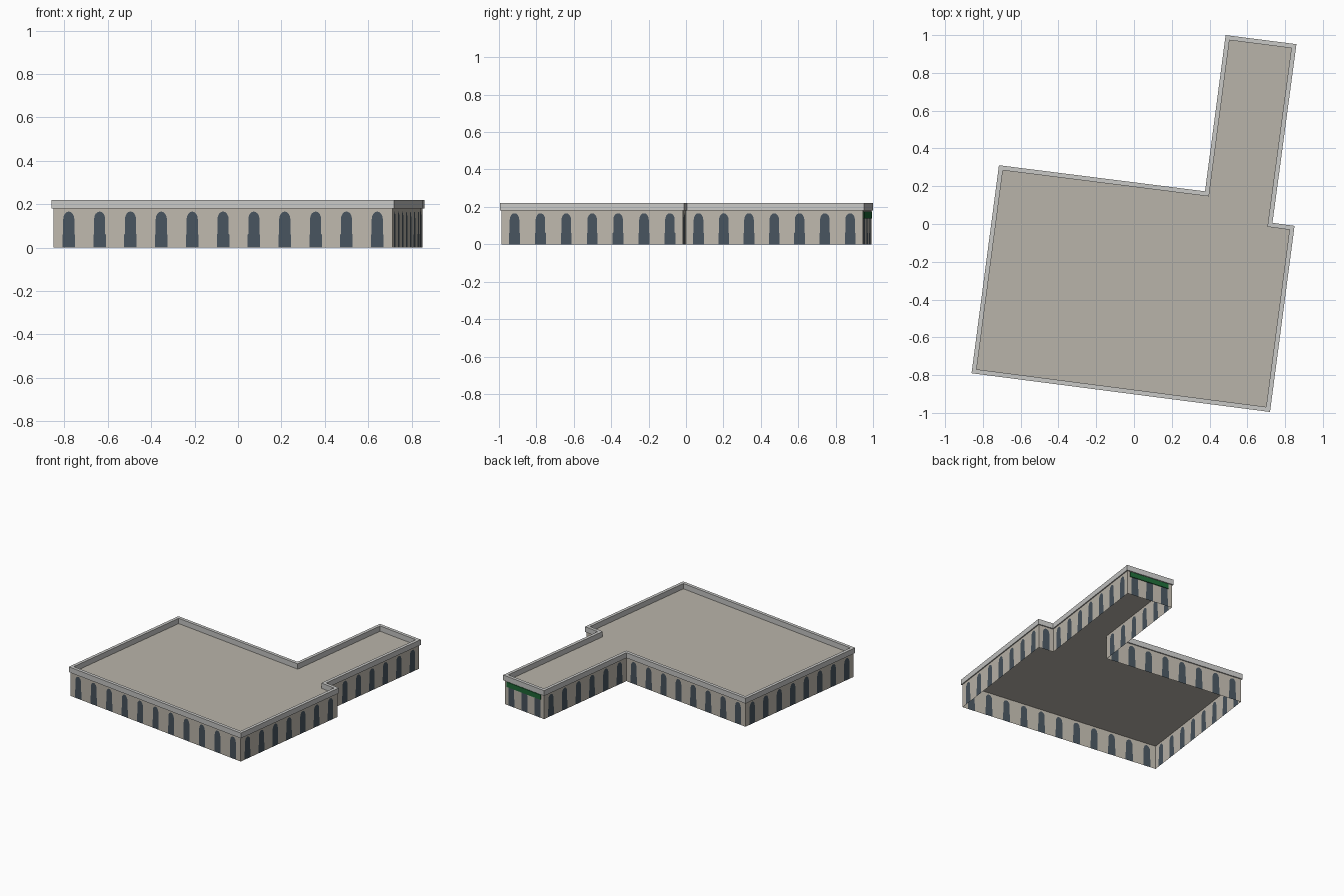
import bpy, bmesh, math
from mathutils import Vector

if "Cube" in bpy.data.objects:
    bpy.data.objects.remove(bpy.data.objects["Cube"])

# Outer parapet outline, counter-clockwise
OUTLINE = [Vector(p) for p in ((-0.86, -0.79), (0.72, -0.995), (0.85, -0.01), (0.733, 0.006),
                               (0.86, 0.952), (0.485, 1.0), (0.376, 0.173), (-0.715, 0.311))]
WALL_H, TOP, BAY = 0.18, 0.22, 0.142


def srgb(r, g, b):
    def lin(c):
        c /= 255
        return c / 12.92 if c <= 0.04045 else ((c + 0.055) / 1.055) ** 2.4
    return (lin(r), lin(g), lin(b), 1)


def material(name, rgb):
    m = bpy.data.materials.new(name)
    m.diffuse_color = srgb(*rgb)
    m.use_nodes = True
    m.node_tree.nodes["Principled BSDF"].inputs["Base Color"].default_value = m.diffuse_color
    return m


def inset(points, dist):
    """Move every edge of a counter-clockwise polygon inward, with mitred corners."""
    out = []
    for i, p in enumerate(points):
        a = (p - points[i - 1]).normalized()
        b = (points[(i + 1) % len(points)] - p).normalized()
        na, nb = Vector((-a.y, a.x)), Vector((-b.y, b.x))
        out.append(p + (na + nb) * dist / (1 + na.dot(nb)))
    return out


def add_object(name, bm, mats):
    bmesh.ops.remove_doubles(bm, verts=bm.verts, dist=1e-5)
    mesh = bpy.data.meshes.new(name)
    bm.to_mesh(mesh)
    bm.free()
    for m in mats:
        mesh.materials.append(m)
    ob = bpy.data.objects.new(name, mesh)
    bpy.context.collection.objects.link(ob)
    return ob


def face(bm, pts, index=0):
    f = bm.faces.new([bm.verts.new(p) for p in pts])
    f.material_index = index


wall_mat = material("warm grey stone", (190, 184, 173))
window_mat = material("slate glass", (72, 84, 94))
roof_mat = material("roof grey", (185, 180, 170))
trim_mat = material("pale parapet grey", (200, 200, 198))
sign_mat = material("sign green", (30, 105, 55))

wall_line = inset(OUTLINE, 0.008)
inner_line = inset(OUTLINE, 0.024)
n = len(OUTLINE)


def window_profile(centre):
    """Arched opening from the ground, listed left foot to right foot."""
    pts = [(-0.029, 0), (-0.029, 0.06), (-0.026, 0.062)]
    for k in range(9):
        t = math.pi * (1 - k / 8)
        pts.append((0.026 * math.cos(t), 0.130 + 0.036 * math.sin(t)))
    pts += [(0.026, 0.062), (0.029, 0.06), (0.029, 0)]
    return [(centre + u, z) for u, z in pts]


# Walls: each side is split in equal bays with one arched window each
bm = bmesh.new()
for i in range(n):
    a, b = wall_line[i], wall_line[(i + 1) % n]
    length = (b - a).length
    d = (b - a) / length
    count = max(1, round(length / BAY))
    w = length / count

    def place(pts):
        return [Vector((a.x + d.x * u, a.y + d.y * u, z)) for u, z in pts]

    for k in range(count):
        u0, u1 = k * w, (k + 1) * w
        win = window_profile((u0 + u1) / 2)
        face(bm, place([(u0, 0)] + win + [(u1, 0), (u1, WALL_H), (u0, WALL_H)]), 0)
        face(bm, place(win[::-1]), 1)
add_object("walls_with_windows", bm, [wall_mat, window_mat])

# Flat roof sunk behind the parapet
bm = bmesh.new()
face(bm, [(p.x, p.y, WALL_H) for p in wall_line])
add_object("flat_roof", bm, [roof_mat])

# Parapet: overhanging band swept round the outline
bm = bmesh.new()
section = [(wall_line, WALL_H), (OUTLINE, WALL_H), (OUTLINE, TOP), (inner_line, TOP), (inner_line, WALL_H)]
for (l0, z0), (l1, z1) in zip(section, section[1:]):
    for i in range(n):
        j = (i + 1) % n
        face(bm, [(l0[i].x, l0[i].y, z0), (l0[j].x, l0[j].y, z0),
                  (l1[j].x, l1[j].y, z1), (l1[i].x, l1[i].y, z1)])
add_object("parapet", bm, [trim_mat])

# Blank sign board on the end of the wing
a, b = wall_line[4], wall_line[5]
d = (b - a).normalized()
out = Vector((d.y, -d.x))
mid = a.lerp(b, 0.49) + out * 0.003
bm = bmesh.new()
bmesh.ops.create_cube(bm, size=1)
for v in bm.verts:
    p = mid + d * v.co.x * (b - a).length * 0.86 + out * v.co.y * 0.006
    v.co = (p.x, p.y, 0.157 + v.co.z * 0.037)
bmesh.ops.recalc_face_normals(bm, faces=bm.faces)
add_object("sign_board", bm, [sign_mat])
